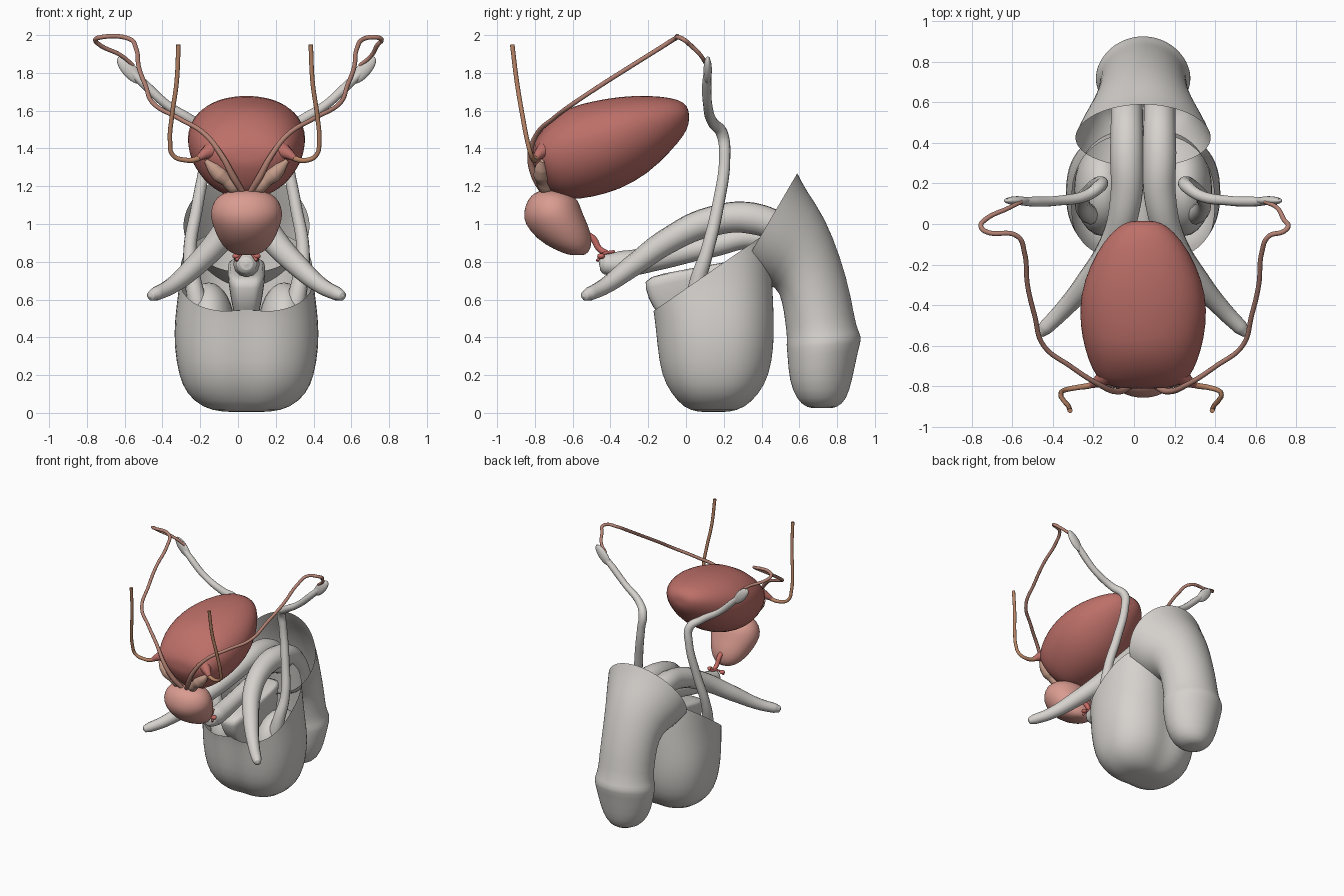
import bpy, bmesh, math
from mathutils import Vector

CX = 0.045  # midline of the organs


def material(name, rgb):
    m = bpy.data.materials.new(name)
    m.diffuse_color = (*rgb, 1)
    return m


GREY = material("pale grey", (0.67, 0.645, 0.615))
RED = material("bladder red", (0.51, 0.16, 0.14))
PINK = material("gland pink", (0.70, 0.33, 0.28))
TAN = material("ureter tan", (0.48, 0.23, 0.13))
BROWN = material("duct brown", (0.46, 0.225, 0.175))
BEIGE = material("vesicle beige", (0.55, 0.33, 0.25))
DARK = material("urethra red", (0.58, 0.15, 0.13))


def loft(name, mat, sections, power=1.0, close=(True, True), groove=0.0,
         skew=0.0, cut=None, n=32):
    """Rings given as (low y, low z, high y, high z, half width)."""
    bm = bmesh.new()
    rings = []
    for ly, lz, hy, hz, w in sections:
        ring = []
        for i in range(n):
            a = 2 * math.pi * i / n
            c, s = math.cos(a), math.sin(a)
            x = math.copysign(abs(c) ** power, c) * w
            t = math.copysign(abs(s) ** power, s) / 2
            t *= 1 - groove * math.exp(-(x / 0.07) ** 2)
            x *= 1 + skew * s
            ring.append(bm.verts.new((CX + x, (ly + hy) / 2 + t * (hy - ly),
                                      (lz + hz) / 2 + t * (hz - lz))))
        rings.append(ring)
    for a, b in zip(rings, rings[1:]):
        for i in range(n):
            j = (i + 1) % n
            bm.faces.new((a[i], a[j], b[j], b[i]))
    for ring, do in ((rings[0], close[0]), (rings[-1], close[1])):
        if do:
            mid = sum((v.co for v in ring), Vector()) / n
            v = bm.verts.new(mid)
            for i in range(n):
                bm.faces.new((ring[i], ring[(i + 1) % n], v))
    bmesh.ops.recalc_face_normals(bm, faces=bm.faces)
    if cut:
        bmesh.ops.bisect_plane(bm, geom=bm.verts[:] + bm.edges[:] + bm.faces[:],
                               plane_co=cut[0], plane_no=cut[1], clear_outer=True)
    for f in bm.faces:
        f.smooth = True
    me = bpy.data.meshes.new(name)
    bm.to_mesh(me)
    bm.free()
    ob = bpy.data.objects.new(name, me)
    me.materials.append(mat)
    bpy.context.collection.objects.link(ob)
    ob.modifiers.new("smooth", 'SUBSURF').levels = 1
    return ob


def tube(name, mat, pts, side=1):
    """Round tube through (distance from midline, y, z, radius)."""
    cu = bpy.data.curves.new(name, 'CURVE')
    cu.dimensions = '3D'
    cu.bevel_depth = 1.0
    cu.bevel_resolution = 4
    cu.use_fill_caps = True
    cu.resolution_u = 8
    sp = cu.splines.new('BEZIER')
    sp.bezier_points.add(len(pts) - 1)
    for bp, (d, y, z, r) in zip(sp.bezier_points, pts):
        bp.co = (CX + side * d, y, z)
        bp.radius = r
        bp.handle_left_type = bp.handle_right_type = 'AUTO'
    cu.materials.append(mat)
    ob = bpy.data.objects.new(name, cu)
    bpy.context.collection.objects.link(ob)
    return ob


def ball(name, mat, loc, scale, turn=0.0):
    bpy.ops.mesh.primitive_uv_sphere_add(segments=24, ring_count=16, location=loc,
                                         rotation=(0, turn, 0))
    ob = bpy.context.object
    ob.name = name
    ob.scale = scale
    ob.data.materials.append(mat)
    bpy.ops.object.shade_smooth()
    return ob


# Bladder, lofted along y
loft("bladder", RED, [
    (0.015, 1.53, 0.015, 1.60, 0.06), (-0.005, 1.475, -0.005, 1.645, 0.115),
    (-0.08, 1.385, -0.08, 1.67, 0.19), (-0.20, 1.265, -0.20, 1.682, 0.26),
    (-0.35, 1.18, -0.35, 1.677, 0.31), (-0.50, 1.14, -0.50, 1.65, 0.31),
    (-0.62, 1.125, -0.62, 1.62, 0.285), (-0.72, 1.15, -0.72, 1.55, 0.25),
    (-0.79, 1.27, -0.79, 1.46, 0.20), (-0.81, 1.32, -0.81, 1.41, 0.11)],
    power=0.95, skew=0.14)

# Prostate, stacked along z
loft("prostate", PINK, [
    (-0.76, 1.178, -0.66, 1.178, 0.06), (-0.80, 1.168, -0.62, 1.168, 0.12),
    (-0.84, 1.13, -0.57, 1.13, 0.172), (-0.862, 1.06, -0.55, 1.06, 0.195),
    (-0.855, 1.0, -0.52, 1.0, 0.182), (-0.79, 0.92, -0.495, 0.92, 0.15),
    (-0.70, 0.865, -0.505, 0.865, 0.11), (-0.62, 0.835, -0.53, 0.835, 0.06)])

# Open scrotal sac with a sloping rim
loft("scrotum", GREY, [
    (0.05, 0.005, 0.24, 0.005, 0.13), (-0.02, 0.025, 0.32, 0.025, 0.23),
    (-0.09, 0.10, 0.40, 0.10, 0.32), (-0.145, 0.20, 0.455, 0.20, 0.36),
    (-0.165, 0.35, 0.48, 0.35, 0.385), (-0.18, 0.50, 0.48, 0.50, 0.382),
    (-0.21, 0.65, 0.475, 0.65, 0.36), (-0.21, 0.80, 0.465, 0.80, 0.35),
    (-0.21, 0.97, 0.45, 0.97, 0.34)],
    power=0.82, close=(True, False), groove=0.1,
    cut=((0, -0.2, 0.52), Vector((0, -0.38, 0.55)).normalized()))

# Outer skin with open collar, ridge and rounded end
loft("penis_skin", GREY, [
    (0.28, 0.74, 0.59, 1.27, 0.335), (0.39, 0.69, 0.635, 1.18, 0.30),
    (0.48, 0.67, 0.735, 1.04, 0.24), (0.51, 0.59, 0.82, 0.82, 0.218),
    (0.525, 0.48, 0.875, 0.62, 0.215), (0.535, 0.40, 0.90, 0.45, 0.216),
    (0.53, 0.36, 0.935, 0.40, 0.238), (0.537, 0.31, 0.915, 0.35, 0.232),
    (0.545, 0.17, 0.88, 0.17, 0.20), (0.585, 0.07, 0.85, 0.07, 0.15),
    (0.64, 0.025, 0.80, 0.025, 0.08)], close=(False, True), skew=-0.06)

# Partition between the two halves of the sac
loft("septum", GREY, [
    (-0.05, 0.35, 0.38, 0.35, 0.05), (-0.11, 0.50, 0.38, 0.50, 0.06),
    (-0.18, 0.55, 0.38, 0.65, 0.08), (-0.22, 0.67, 0.38, 0.81, 0.10),
    (-0.22, 0.72, 0.38, 0.83, 0.10)], power=0.5)

# Corpus spongiosum with bulb
tube("spongy_body", GREY, [
    (0, -0.46, 0.79, 0.005), (0, -0.453, 0.79, 0.035), (0, -0.43, 0.788, 0.055),
    (0, -0.34, 0.788, 0.07), (0, -0.15, 0.82, 0.065), (0, 0.12, 0.88, 0.06),
    (0, 0.4, 0.92, 0.06), (0, 0.6, 0.75, 0.06)])

# Urethra between prostate and bulb
tube("urethra", DARK, [
    (0, -0.54, 0.95, 0.02), (0, -0.49, 0.92, 0.018), (0, -0.46, 0.87, 0.016),
    (0, -0.40, 0.83, 0.016), (0, -0.38, 0.80, 0.016)])

# Paired parts
for side, tag in ((1, "right"), (-1, "left")):
    tip = 0.715 if side > 0 else 0.80
    out = 0.0 if side > 0 else 0.02
    tube("crus_" + tag, GREY, [
        (0.515, -0.545, 0.615, 0.004), (0.508, -0.538, 0.618, 0.025),
        (0.48, -0.51, 0.63, 0.037), (0.40, -0.43, 0.67, 0.043),
        (0.27, -0.28, 0.78, 0.058), (0.14, -0.08, 0.92, 0.07),
        (0.085, 0.12, 1.01, 0.08), (0.08, 0.35, 1.03, 0.085),
        (0.08, 0.52, 0.95, 0.08), (0.08, 0.65, 0.70, 0.08)], side)
    tube("spermatic_cord_" + tag, GREY, [
        (0.67, 0.12, 1.88, 0.006), (0.62, 0.115, 1.82, 0.02),
        (0.53, 0.11, 1.73, 0.025),
        (0.42, 0.115, 1.63, 0.024), (0.28, 0.14, 1.54, 0.028),
        (0.21, 0.19, 1.48, 0.032), (0.215, 0.205, 1.36, 0.03),
        (0.26, 0.17, 1.10, 0.032), (0.30, 0.11, 0.85, 0.035),
        (0.28, 0.06, 0.68, 0.045), (0.24, 0.05, 0.5, 0.06)], side)
    # flattened flare at the top of the cord
    ball("cord_flare_" + tag, GREY, (CX + side * 0.62, 0.115, 1.815),
         (0.038, 0.022, 0.09), side * 0.72)
    ball("testis_" + tag, GREY, (CX + side * 0.2, 0.17, 0.44), (0.14, 0.23, 0.25))
    tube("vas_deferens_" + tag, BROWN, [
        (0.60, 0.11, 1.84, 0.01), (0.66, 0.08, 1.89, 0.011),
        (tip - 0.02, 0.02, 1.95, 0.012), (tip, -0.01, 1.975, 0.012),
        (tip - 0.02, -0.035, 1.987, 0.012), (0.62, -0.06, 1.98, 0.012),
        (0.585, -0.14, 1.93, 0.012), (0.57, -0.30, 1.83, 0.012),
        (0.535, -0.45, 1.735, 0.012), (0.49, -0.60, 1.635, 0.012),
        (0.36, -0.70, 1.56, 0.012), (0.22, -0.79, 1.475, 0.013),
        (0.13, -0.825, 1.36, 0.015), (0.07, -0.80, 1.25, 0.019),
        (0.015, -0.75, 1.16, 0.016)], side)
    tube("ureter_" + tag, TAN, [
        (0.34 + out, -0.92, 1.95, 0.012), (0.35 + out, -0.895, 1.75, 0.012),
        (0.375 + out, -0.865, 1.57, 0.012), (0.385 + out, -0.84, 1.44, 0.012),
        (0.37 + out, -0.82, 1.365, 0.012), (0.32, -0.805, 1.338, 0.013),
        (0.26, -0.795, 1.345, 0.015), (0.22, -0.775, 1.37, 0.015)], side)
    # bladder wall drawn out to meet the ureter
    tube("ureter_inlet_" + tag, RED, [
        (0.255, -0.795, 1.348, 0.016), (0.22, -0.775, 1.372, 0.03),
        (0.16, -0.73, 1.40, 0.06)], side)
    tube("seminal_vesicle_" + tag, BEIGE, [
        (0.03, -0.71, 1.165, 0.02), (0.07, -0.745, 1.195, 0.036),
        (0.105, -0.76, 1.23, 0.034), (0.14, -0.765, 1.26, 0.043),
        (0.175, -0.765, 1.295, 0.036), (0.215, -0.76, 1.335, 0.012)], side)
    # small gland with its duct beside the bulb
    ball("small_gland_" + tag, DARK, (CX + side * 0.055, -0.45, 0.83), (0.02, 0.02, 0.015))
    tube("small_gland_duct_" + tag, DARK, [
        (0.055, -0.47, 0.805, 0.008), (0.03, -0.44, 0.84, 0.008),
        (0.0, -0.38, 0.855, 0.008)], side)
